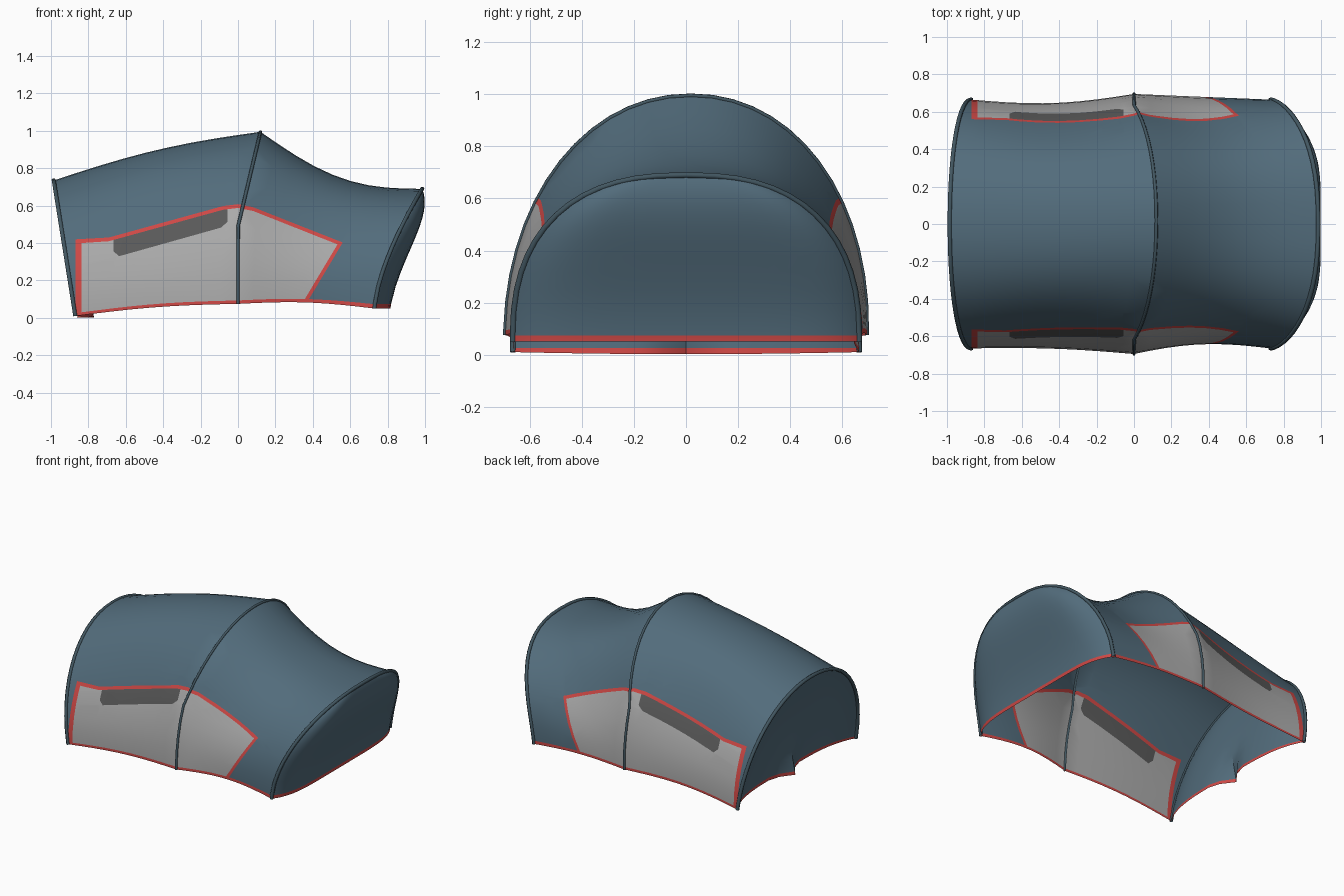
import bpy, bmesh, math
from mathutils import Vector

if "Cube" in bpy.data.objects:
    bpy.data.objects.remove(bpy.data.objects["Cube"])


def material(name, rgb):
    m = bpy.data.materials.new(name)
    m.diffuse_color = (*rgb, 1)
    m.use_nodes = True
    m.node_tree.nodes["Principled BSDF"].inputs["Base Color"].default_value = m.diffuse_color
    return m


BLUE = material("slate_blue_fabric", (0.085, 0.15, 0.20))
GREY = material("light_grey_panel", (0.40, 0.40, 0.40))
DARK = material("dark_grey_mesh", (0.10, 0.10, 0.10))
RED = material("red_trim", (0.62, 0.065, 0.06))
PIPE = material("dark_blue_piping", (0.055, 0.095, 0.12))

# Hoops: foot x, apex x, foot z, apex z, half width, superellipse power, lean rule
LEFT = (-0.87, -0.985, 0.01, 0.735, 0.665, 2.1, lambda h: h)
MID = (0.0, 0.12, 0.075, 0.995, 0.695, 2.08, lambda h: max(0, (h - 0.45) / 0.55))
RIGHT = (0.73, 0.985, 0.05, 0.69, 0.665, 2.45, lambda h: h ** 1.5)

NT = 28
EDGE = 0.017   # tiny first step makes the bottom trim row
ANGLES = [0] + [EDGE + (math.pi - 2 * EDGE) * i / NT for i in range(NT + 1)] + [math.pi]


def hoop_point(hoop, a):
    x0, x1, z0, z1, w, n, lean = hoop
    c, s = math.cos(a), max(0.0, math.sin(a))
    h = s ** (2 / n)
    y = math.copysign(w * abs(c) ** (2 / n), c) + (0.018 * h if hoop is MID else 0)
    return Vector((x0 + (x1 - x0) * lean(h), y, z0 + (z1 - z0) * h)), h


def canopy_point(ha, hb, u, a, sag, lift, tuck_front, tuck_back):
    """tuck = (at the foot, extra higher up) narrowing between hoops."""
    pa, h = hoop_point(ha, a)
    pb, _ = hoop_point(hb, a)
    p = pa.lerp(pb, u)
    k = math.sin(math.pi * u)
    foot, extra = tuck_back if p.y > 0 else tuck_front
    p.y *= 1 - k * (foot * (1 - h) + extra * math.sin(math.pi * h ** 1.8))
    p.z += k * (lift * (1 - h) - sag * h)
    return p


def finish(bm, name):
    bmesh.ops.recalc_face_normals(bm, faces=bm.faces)
    me = bpy.data.meshes.new(name)
    bm.to_mesh(me)
    bm.free()
    ob = bpy.data.objects.new(name, me)
    bpy.context.collection.objects.link(ob)
    for m in (BLUE, GREY, DARK, RED):
        me.materials.append(m)
    bpy.ops.object.select_all(action='DESELECT')
    ob.select_set(True)
    bpy.context.view_layer.objects.active = ob
    bpy.ops.object.shade_smooth_by_angle(angle=math.radians(30))
    return ob


def grid(bm, rows):
    """Skin rows of points; returns faces as [row][column]."""
    vs = [[bm.verts.new(p) for p in r] for r in rows]
    return [[bm.faces.new((r[i], r[i + 1], q[i + 1], q[i])) for i in range(len(r) - 1)]
            for r, q in zip(vs, vs[1:])]


def inside(poly, x, z):
    hit = False
    for (x0, z0), (x1, z1) in zip(poly, poly[1:] + poly[:1]):
        if (z0 > z) != (z1 > z) and x < x0 + (z - z0) * (x1 - x0) / (z1 - z0):
            hit = not hit
    return hit


def cut_outline(bm, poly):
    """Cut the outline, seen from the front, through both side walls."""
    for (x0, z0), (x1, z1) in zip(poly, poly[1:] + poly[:1]):
        def near(c, m=0.12):
            return (min(x0, x1) - m < c.x < max(x0, x1) + m
                    and min(z0, z1) - m < c.z < max(z0, z1) + m)
        fs = [f for f in bm.faces if near(f.calc_center_median())]
        if not fs:
            continue
        es = {e for f in fs for e in f.edges}
        vs = {v for f in fs for v in f.verts}
        bmesh.ops.bisect_plane(bm, geom=list(vs) + list(es) + fs, dist=1e-5,
                               plane_co=(x0, 0, z0), plane_no=(z1 - z0, 0, x0 - x1))


# Canopy: three hoops lofted, with side panels cut in
OUTER = [(-0.87, -0.1), (-0.87, 0.42), (-0.69, 0.43), (-0.08, 0.598), (0, 0.608),
         (0.08, 0.592), (0.56, 0.403), (0.26, -0.1)]
INNER = [(-0.838, -0.1), (-0.838, 0.4), (-0.69, 0.41), (-0.08, 0.578), (0, 0.588),
         (0.08, 0.572), (0.532, 0.393), (0.237, -0.1)]
WINDOW = [(-0.665, 0.43), (-0.055, 0.598), (-0.055, 0.515), (-0.09, 0.483),
          (-0.635, 0.33), (-0.665, 0.355)]
N = 9
rows = [[canopy_point(LEFT, MID, i / N, a, -0.033, 0.015, (0.02, 0.05), (0.05, 0.08))
         for a in ANGLES] for i in range(N)]
rows += [[canopy_point(MID, RIGHT, i / N, a, 0.095, 0.02, (0.055, 0.04), (0.0, 0.08))
          for a in ANGLES] for i in range(N + 1)]
bm = bmesh.new()
for r in grid(bm, rows):
    r[0].material_index = r[-1].material_index = 3
for poly in (OUTER, INNER, WINDOW):
    cut_outline(bm, poly)
for f in bm.faces:
    c = f.calc_center_median()
    if f.material_index == 0 and c.z < 0.65 and inside(OUTER, c.x, c.z):
        f.material_index = 3
        if inside(INNER, c.x, c.z):
            f.material_index = 2 if inside(WINDOW, c.x, c.z) else 1
finish(bm, "canopy")


# End walls: horizontal strips across each end hoop, offset along x by bow(h, t)
def end_wall(name, hoop, bow, dip):
    rows = []
    for i, a in enumerate(ANGLES[:len(ANGLES) // 2]):
        p, h = hoop_point(hoop, a)
        row = []
        for k in range(25):
            t = math.sin((k / 24 - 0.5) * math.pi)   # denser near the hoop
            row.append((p.x + bow(h, t), p.y * t, p.z - (dip * (1 - t * t) if i == 0 else 0)))
        rows.append(row)
    apex, _ = hoop_point(hoop, math.pi / 2)
    rows.append([apex] * 25)
    bm = bmesh.new()
    for f in grid(bm, rows)[0]:
        f.material_index = 3
    bmesh.ops.remove_doubles(bm, verts=bm.verts, dist=1e-5)
    finish(bm, name)


# Left wall is pulled inwards, with a pleat in the middle of its bottom edge
end_wall("left_end_wall", LEFT,
         lambda h, t: (1 - h * h) * (0.1 * (1 - t ** 4)
                                     - 0.09 * max(0, 1 - 3 * h) * max(0, 1 - abs(t) / 0.18)),
         0.008)
# Right wall bulges outwards
end_wall("right_end_wall", RIGHT,
         lambda h, t: 0.085 * (1 + 0.5 * h) * (1 - h ** 5) * (1 - t ** 6), 0)


# Piping along the hoops
def piping(name, hoop, radius):
    cu = bpy.data.curves.new(name, 'CURVE')
    cu.dimensions = '3D'
    cu.bevel_depth = radius
    cu.bevel_resolution = 1
    sp = cu.splines.new('POLY')
    sp.points.add(len(ANGLES) - 1)
    for pt, a in zip(sp.points, ANGLES):
        pt.co = (*hoop_point(hoop, a)[0], 1)
    cu.materials.append(PIPE)
    bpy.context.collection.objects.link(bpy.data.objects.new(name, cu))


piping("left_hoop", LEFT, 0.012)
piping("middle_hoop", MID, 0.009)
piping("right_hoop", RIGHT, 0.012)
